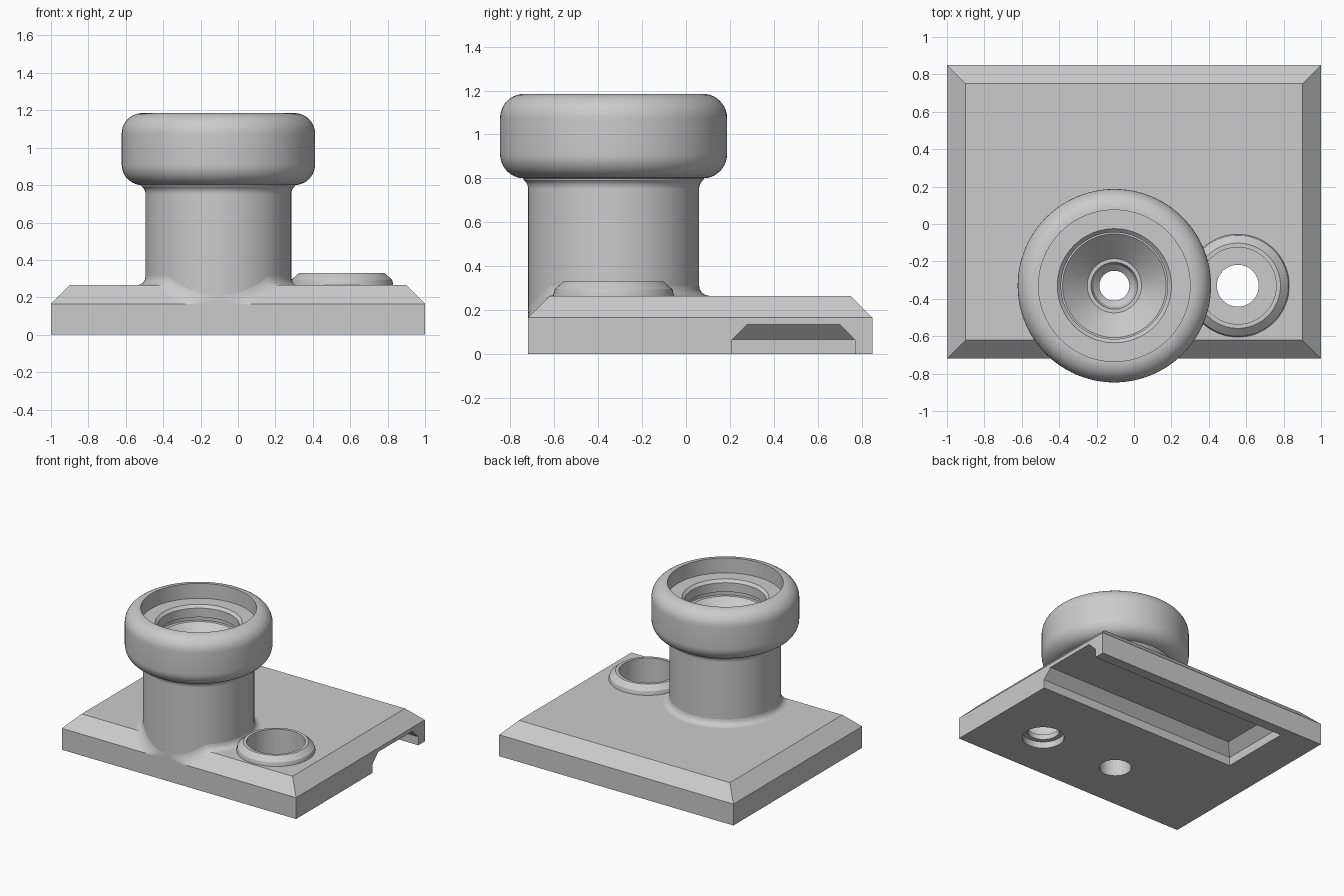
import bpy, bmesh
from math import sin, cos, pi, radians, sqrt

if "Cube" in bpy.data.objects:
    bpy.data.objects.remove(bpy.data.objects["Cube"], do_unlink=True)

grey = bpy.data.materials.new("plain_grey")
grey.use_nodes = True
COLOUR = (0.6, 0.6, 0.6, 1)
grey.diffuse_color = COLOUR
grey.node_tree.nodes["Principled BSDF"].inputs["Base Color"].default_value = COLOUR

SEGMENTS = 96
COLUMN = (-0.105, -0.33)
PORT = (0.555, -0.33)
FRONT, BACK = -0.72, 0.85
SIDE_TOP, BASE_TOP = 0.165, 0.265


def finish(name, bm):
    bmesh.ops.recalc_face_normals(bm, faces=bm.faces)
    mesh = bpy.data.meshes.new(name)
    bm.to_mesh(mesh)
    bm.free()
    mesh.materials.append(grey)
    obj = bpy.data.objects.new(name, mesh)
    bpy.context.collection.objects.link(obj)
    return obj


def activate(obj):
    bpy.ops.object.select_all(action='DESELECT')
    obj.select_set(True)
    bpy.context.view_layer.objects.active = obj


def smooth(obj):
    activate(obj)
    bpy.ops.object.shade_smooth_by_angle(angle=radians(28))


def bridge(bm, a, b):
    n = len(a)
    for i in range(n):
        j = (i + 1) % n
        bm.faces.new((a[i], a[j], b[j], b[i]))


def loft(name, layers):
    """Stack of rectangles given as (x0, x1, y0, y1, z)."""
    bm = bmesh.new()
    loops = [[bm.verts.new((x, y, z)) for x, y in ((x0, y0), (x1, y0), (x1, y1), (x0, y1))]
             for x0, x1, y0, y1, z in layers]
    for a, b in zip(loops, loops[1:]):
        bridge(bm, a, b)
    bm.faces.new(loops[0])
    bm.faces.new(loops[-1])
    return finish(name, bm)


def lathe(name, centre, profile, ring=True):
    """Spin (radius, z) points; a ring closes on itself, otherwise ends are capped."""
    bm = bmesh.new()
    loops = []
    for r, z in profile:
        loops.append([bm.verts.new((centre[0] + r * cos(2 * pi * i / SEGMENTS),
                                    centre[1] + r * sin(2 * pi * i / SEGMENTS), z))
                      for i in range(SEGMENTS)])
    for a, b in zip(loops, loops[1:]):
        bridge(bm, a, b)
    if ring:
        bridge(bm, loops[-1], loops[0])
    else:
        bm.faces.new(loops[0])
        bm.faces.new(loops[-1])
    return finish(name, bm)


def arc(r, z, radius, start, end, steps=10):
    return [(r + radius * cos(radians(start + (end - start) * i / steps)),
             z + radius * sin(radians(start + (end - start) * i / steps)))
            for i in range(steps + 1)]


def cut(target, cutter):
    cutter.hide_render = True
    activate(target)
    mod = target.modifiers.new("cut", 'BOOLEAN')
    mod.operation, mod.solver, mod.object = 'DIFFERENCE', 'EXACT', cutter
    bpy.ops.object.modifier_apply(modifier=mod.name)
    bpy.data.objects.remove(cutter, do_unlink=True)


# Base plate with bevelled top
base = loft("base_plate", [(-1, 1, FRONT, BACK, 0), (-1, 1, FRONT, BACK, SIDE_TOP),
                           (-0.9, 0.9, FRONT + 0.1, BACK - 0.1, BASE_TOP)])

# Underside channel, open at the +x end
cut(base, loft("channel_cutter", [(-0.7, 1.1, 0.21, 0.77, -0.1), (-0.7, 1.1, 0.21, 0.77, 0.065),
                                  (-0.63, 1.1, 0.28, 0.7, 0.135)]))

# Stepped bores through the base
cut(base, lathe("column_bore_cutter", COLUMN, [(0.112, -0.1), (0.112, 0.4)], ring=False))
cut(base, lathe("port_bore_cutter", PORT, [(0.147, -0.1), (0.147, 0.05), (0.112, 0.05),
                                           (0.112, 0.09), (0.205, 0.09), (0.205, 0.4)], ring=False))
smooth(base)

# Column and rounded collar with the recessed funnel inside
outer = [(0.39, 0.17), (0.39, 0.755)]
outer += arc(0.435, 0.755, 0.045, 180, 125, 5) + [(0.412, 0.8)]
outer += arc(0.407, 0.91, 0.11, -90, 0) + arc(0.407, 1.075, 0.11, 0, 90)
funnel = [(0.405, 1.185), (0.405, 1.07), (0.305, 1.07), (0.285, 1.05), (0.285, 0.98),
          (0.3, 0.98), (0.3, 0.95), (0.277, 0.95), (0.145, 0.82), (0.125, 0.82),
          (0.112, 0.78), (0.08, 0.75), (0.08, 0.4), (0.112, 0.4), (0.112, 0.17)]
smooth(lathe("column_and_collar", COLUMN, outer + funnel))


# Fillet where the column meets the plate, following the front bevel
def plate_height(y):
    return min(BASE_TOP, SIDE_TOP + max(0, y - FRONT))


bm = bmesh.new()
rows = []
for k in range(5):
    t = k * pi / 8
    out, up = 0.045 * (1 - sin(t)), 0.045 * (1 - cos(t))
    row = []
    for i in range(SEGMENTS):
        a = 2 * pi * i / SEGMENTS
        x = COLUMN[0] + (0.39 + out) * cos(a)
        y = max(FRONT, COLUMN[1] + (0.39 + out) * sin(a))
        row.append(bm.verts.new((x, y, plate_height(y) + up)))
    rows.append(row)
for a, b in zip(rows, rows[1:]):
    bridge(bm, a, b)
smooth(finish("column_fillet", bm))

# Low side port
smooth(lathe("side_port", PORT, [(0.275, 0.2), (0.275, 0.27), (0.268, 0.295),
                                 (0.228, 0.33), (0.205, 0.33), (0.205, 0.2)]))
